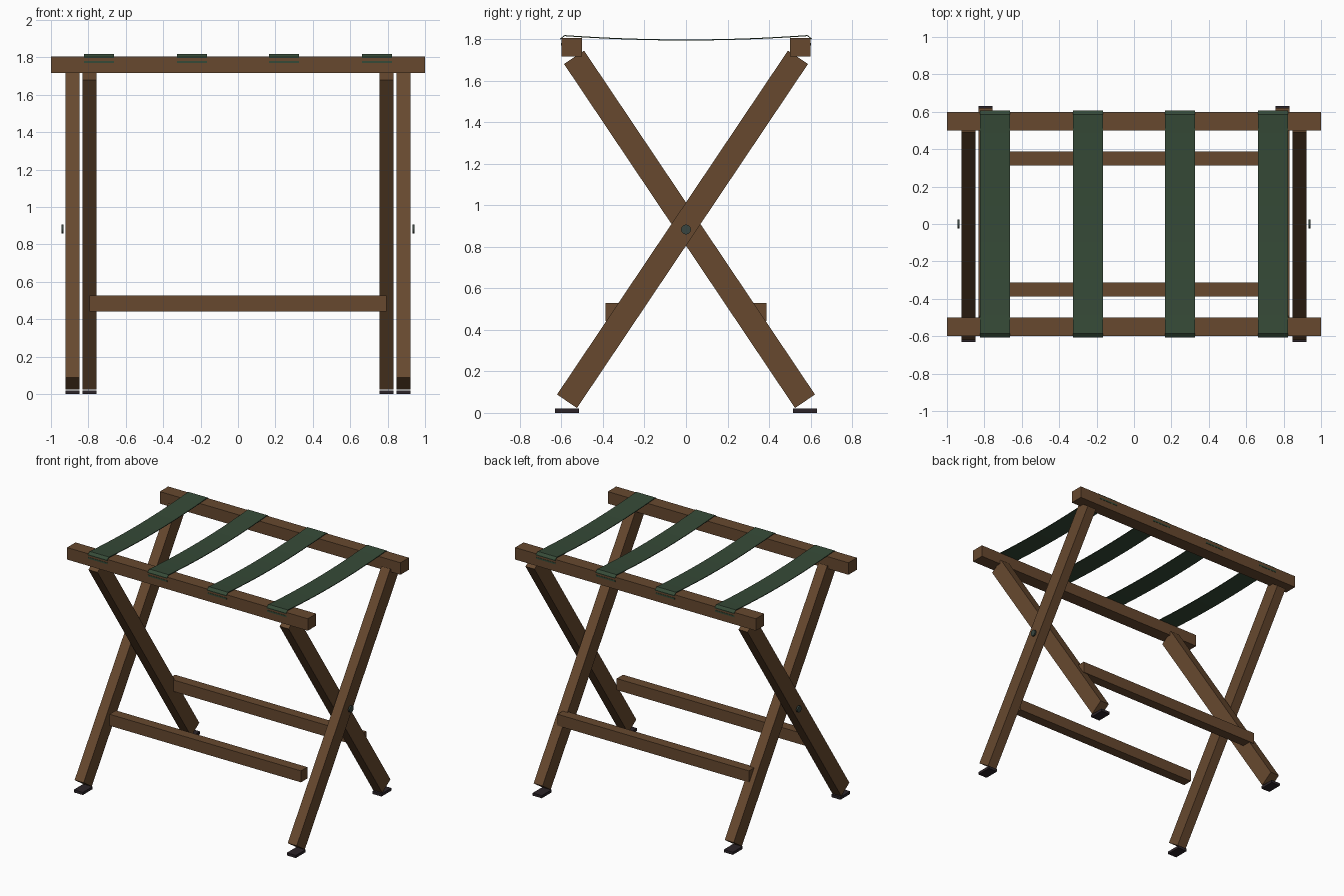
import bpy, bmesh, math
from mathutils import Matrix

if "Cube" in bpy.data.objects:
    bpy.data.objects.remove(bpy.data.objects["Cube"])


def material(name, rgb):
    m = bpy.data.materials.new(name)
    m.diffuse_color = (*rgb, 1)
    m.use_nodes = True
    m.node_tree.nodes["Principled BSDF"].inputs["Base Color"].default_value = m.diffuse_color
    return m


WOOD = material("brown wood", (0.135, 0.066, 0.028))
GREEN = material("green webbing", (0.036, 0.068, 0.038))
METAL = material("dark metal", (0.040, 0.060, 0.050))
RUBBER = material("dark rubber", (0.024, 0.017, 0.021))


def finish(bm, name, mat):
    bmesh.ops.recalc_face_normals(bm, faces=bm.faces)
    me = bpy.data.meshes.new(name)
    bm.to_mesh(me)
    bm.free()
    me.materials.append(mat)
    ob = bpy.data.objects.new(name, me)
    bpy.context.collection.objects.link(ob)
    return ob


def box(name, centre, size, mat, tilt=0.0):
    bm = bmesh.new()
    bmesh.ops.create_cube(bm, size=1, matrix=Matrix.Translation(centre)
                          @ Matrix.Rotation(tilt, 4, 'X') @ Matrix.Diagonal((*size, 1)))
    return finish(bm, name, mat)


def strap(name, x, width=0.16, thick=0.005):
    # sagging band whose ends fold over the outer edges of the rails
    top = []
    for i in range(13):
        y = -0.585 + 1.17 * i / 12
        top.append((y, 1.798 + 0.021 * (y / 0.585) ** 2))
    path = [(-0.606, 1.802)] + top + [(0.606, 1.802)]
    profile = path + [(y, z - thick) for y, z in reversed(path)]
    bm = bmesh.new()
    face = bm.faces.new([bm.verts.new((x - width / 2, y, z)) for y, z in profile])
    ext = bmesh.ops.extrude_face_region(bm, geom=[face])
    verts = [g for g in ext["geom"] if isinstance(g, bmesh.types.BMVert)]
    bmesh.ops.translate(bm, verts=verts, vec=(width, 0, 0))
    return finish(bm, name, GREEN)


# legs: outer pair leans back, inner pair leans forward, each with a foot pad
Y0, Z0, Y1, Z1 = -0.573, 0.056, 0.539, 1.712
length = math.hypot(Y1 - Y0, Z1 - Z0)
angle = math.atan2(Y1 - Y0, Z1 - Z0)
for side, sx in (("left", -1), ("right", 1)):
    for kind, x, lean in (("outer", 0.885, 1), ("inner", 0.794, -1)):
        box(f"{side}_{kind}_leg", (sx * x, lean * (Y0 + Y1) / 2, (Z0 + Z1) / 2),
            (0.075, 0.116, length), WOOD, -lean * angle)
        box(f"{side}_{kind}_foot", (sx * x, -lean * 0.573, 0.01),
            (0.075, 0.116, 0.02), RUBBER)
    # pivot bolt head
    bm = bmesh.new()
    bmesh.ops.create_cone(bm, cap_ends=True, segments=16, radius1=0.024, radius2=0.024,
                          depth=0.012, matrix=Matrix.Translation((sx * 0.938, 0, 0.883))
                          @ Matrix.Rotation(math.pi / 2, 4, 'Y'))
    finish(bm, f"{side}_pivot_bolt", METAL)

# top rails and lower stretchers
for end, sy in (("front", -1), ("back", 1)):
    box(f"{end}_top_rail", (0, sy * 0.55, 1.761), (2.0, 0.10, 0.09), WOOD)
    box(f"{end}_stretcher", (0, sy * 0.351, 0.485), (1.59, 0.075, 0.086), WOOD)

# webbing straps with their stitched ends on the rail faces
for i, x in enumerate((-0.743, -0.247, 0.247, 0.743), 1):
    strap(f"strap_{i}", x)
    for end, sy in (("front", -1), ("back", 1)):
        box(f"strap_{i}_{end}_tab", (x, sy * 0.6, 1.776), (0.16, 0.004, 0.012), GREEN)
